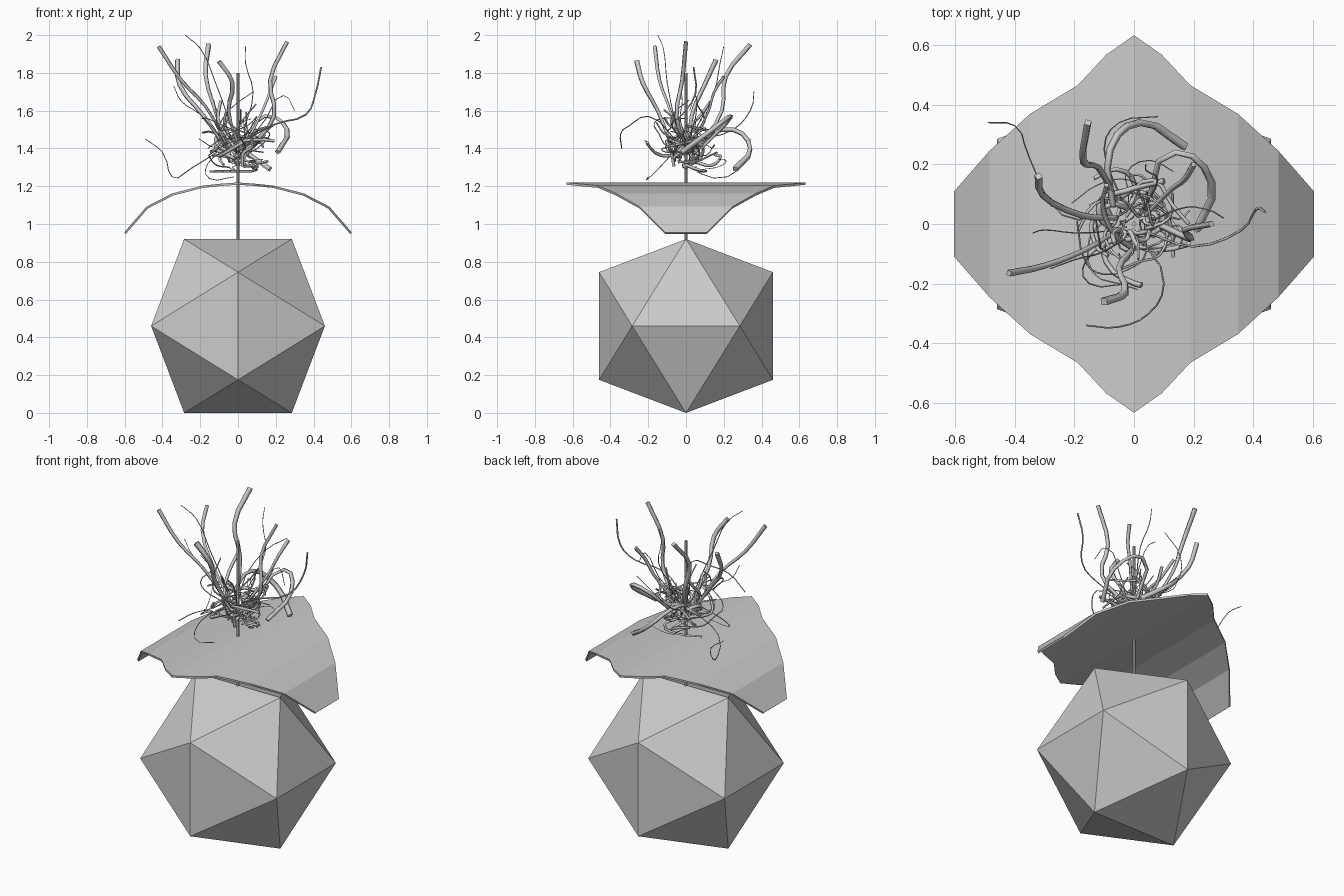
import bpy, math, random
from mathutils import Vector

if "Cube" in bpy.data.objects:
    bpy.data.objects.remove(bpy.data.objects["Cube"])

random.seed(7)


def mesh_object(name, verts, faces):
    me = bpy.data.meshes.new(name)
    me.from_pydata(verts, [], faces)
    me.update()
    ob = bpy.data.objects.new(name, me)
    bpy.context.collection.objects.link(ob)
    return ob


# Base: icosahedron resting on one edge
a, b, cz = 0.285, 0.46, 0.46
pts = []
for s in (-1, 1):
    for t in (-1, 1):
        pts += [(s * a, 0, cz + t * b), (0, s * b, cz + t * a), (s * b, t * a, cz)]
tris = []
for i in range(12):
    for j in range(i + 1, 12):
        for k in range(j + 1, 12):
            p, q, r = (Vector(pts[n]) for n in (i, j, k))
            if max((p - q).length, (q - r).length, (p - r).length) < 0.6:
                out = (q - p).cross(r - p).dot(p + q + r - Vector((0, 0, 3 * cz)))
                tris.append((i, j, k) if out > 0 else (i, k, j))
mesh_object("faceted_base", pts, tris)

# Stem
bpy.ops.mesh.primitive_cylinder_add(vertices=8, radius=0.008, depth=0.9, location=(0, 0, 1.35))
bpy.context.object.name = "stem"

# Canopy: arched sheet, half profile as (x, half width in y, z)
half = [(0, 0.633, 1.22), (0.094, 0.567, 1.213), (0.188, 0.466, 1.203),
        (0.348, 0.37, 1.162), (0.484, 0.246, 1.092), (0.603, 0.11, 0.955)]
profile = [(-x, y, z) for x, y, z in reversed(half[1:])] + half
verts = []
for x, y, z in profile:
    verts += [(x, -y, z), (x, y, z)]
faces = [(2 * i, 2 * i + 2, 2 * i + 3, 2 * i + 1) for i in range(len(profile) - 1)]
canopy = mesh_object("arched_canopy", verts, faces)
mod = canopy.modifiers.new("thickness", "SOLIDIFY")
mod.thickness = 0.012
mod.offset = -1


# Tendrils: square tubes along paths
def tendrils(name, strands):
    cu = bpy.data.curves.new(name, "CURVE")
    cu.dimensions = "3D"
    cu.bevel_depth = 1.0
    cu.bevel_resolution = 0
    cu.use_fill_caps = True
    for path, r0, r1 in strands:
        sp = cu.splines.new("BEZIER")
        sp.resolution_u = 3
        sp.bezier_points.add(len(path) - 1)
        for i, (bp, co) in enumerate(zip(sp.bezier_points, path)):
            bp.co = co
            bp.handle_left_type = bp.handle_right_type = "AUTO"
            bp.radius = r0 + (r1 - r0) * i / (len(path) - 1)
    ob = bpy.data.objects.new(name, cu)
    bpy.context.collection.objects.link(ob)
    bpy.ops.object.select_all(action="DESELECT")
    ob.select_set(True)
    bpy.context.view_layer.objects.active = ob
    bpy.ops.object.convert(target="MESH")


# Long thick tendrils
tendrils("thick_tendrils", [
    ([(-.05, -.02, 1.4), (-.17, -.09, 1.62), (-.3, -.14, 1.76), (-.42, -.165, 1.94)], .007, .012),
    ([(.08, 0, 1.42), (.19, -.05, 1.57), (.17, -.02, 1.76), (.26, 0, 1.965)], .012, .012),
    ([(-.06, .08, 1.42), (-.12, .19, 1.6), (-.17, .21, 1.78), (-.155, .34, 1.95)], .009, .015),
    ([(-.06, .02, 1.4), (-.18, .03, 1.57), (-.31, .1, 1.74), (-.32, .16, 1.87)], .009, .014),
    ([(-.07, .06, 1.45), (-.08, .25, 1.5), (.02, .34, 1.4), (.17, .26, 1.29)], .01, .017),
    ([(0, -.08, 1.42), (-.05, -.15, 1.6), (-.03, -.23, 1.75), (-.1, -.26, 1.86)], .009, .017),
    ([(.05, .08, 1.4), (.14, .24, 1.57), (.26, .14, 1.5), (.21, -.02, 1.38)], .009, .015),
    ([(.04, .03, 1.42), (.13, .12, 1.6), (.17, .15, 1.7), (.2, .2, 1.78)], .007, .011),
])

# Long thin tendrils
tendrils("thin_tendrils", [
    ([(.05, -.03, 1.45), (.2, -.075, 1.53), (.36, -.02, 1.58), (.41, .05, 1.69), (.44, .04, 1.83)], .004, .005),
    ([(-.08, .03, 1.4), (-.24, .03, 1.3), (-.35, .22, 1.25), (-.4, .33, 1.38), (-.49, .34, 1.45)], .003, .002),
    ([(.03, -.06, 1.45), (.1, -.2, 1.57), (.05, -.3, 1.52), (-.05, -.345, 1.48), (-.16, -.34, 1.4)], .003, .003),
    ([(-.05, -.02, 1.4), (-.2, -.03, 1.58), (-.3, -.02, 1.65), (-.34, -.03, 1.73)], .002, .002),
    ([(.03, .05, 1.5), (.08, .15, 1.7), (.04, .18, 1.85), (.04, .2, 1.94)], .003, .002),
    ([(-.03, -.05, 1.5), (-.12, -.1, 1.75), (-.2, -.12, 1.93), (-.28, -.15, 2.0)], .003, .002),
    ([(-.04, .08, 1.45), (-.1, .25, 1.5), (-.05, .34, 1.6), (.08, .36, 1.7)], .003, .002),
    ([(-.05, -.05, 1.4), (-.16, -.12, 1.32), (-.15, -.2, 1.24), (-.02, -.2, 1.25)], .003, .002),
    ([(.04, 0, 1.42), (.15, .05, 1.56), (.24, .05, 1.68), (.3, .02, 1.6)], .003, .002),
])

# Tangled core of short curling tendrils
core = []
for i in range(46):
    ang = i * 2.4
    turn = random.uniform(-0.8, 0.8)
    rad = random.uniform(.03, .08)
    z = random.uniform(1.3, 1.42)
    rise = random.uniform(.0, .055)
    path = []
    for _ in range(random.randint(4, 6)):
        path.append((rad * math.cos(ang), rad * math.sin(ang), z))
        ang += turn + random.uniform(-.4, .4)
        rad = min(.22, max(.02, rad + random.uniform(-.03, .07)))
        z = min(1.66, max(1.26, z + rise + random.uniform(-.04, .04)))
    w = random.choice((.003, .004, .006, .009))
    core.append((path, w, w * random.uniform(.5, 1.3)))
tendrils("tangled_core", core)
